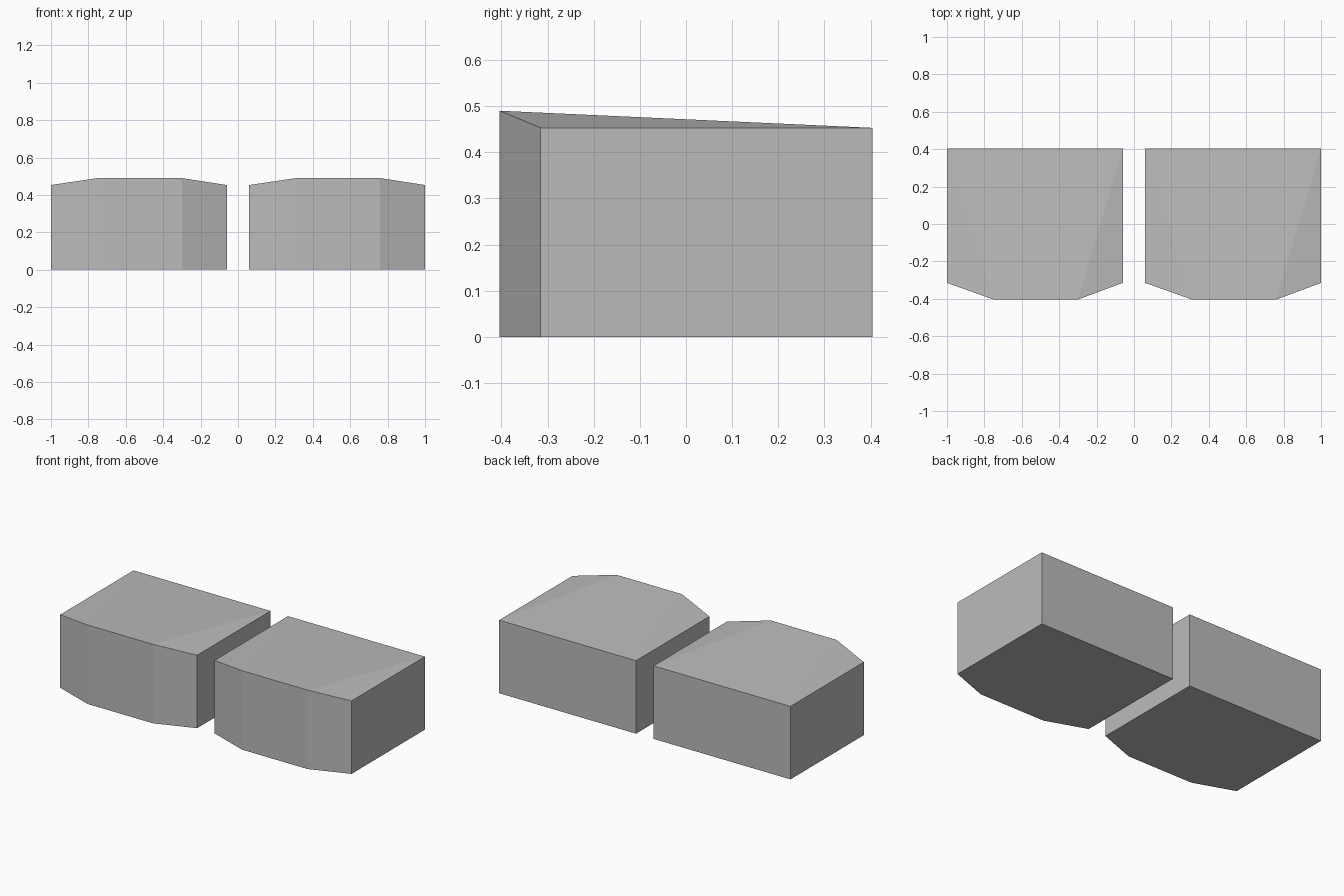
import bpy
import bmesh

cube = bpy.data.objects.get("Cube")
if cube:
    bpy.data.objects.remove(cube, do_unlink=True)

# Plain grey material
GREY = (0.5, 0.5, 0.5, 1.0)
grey = bpy.data.materials.new("plain grey")
grey.use_nodes = True
grey.diffuse_color = GREY
grey.node_tree.nodes["Principled BSDF"].inputs["Base Color"].default_value = GREY

# Block outline from its left edge: back corners, then the faceted front
SIDE_Z, CROWN_Z = 0.453, 0.49
BACK, SHOULDER, FRONT = 0.404, -0.315, -0.404
OUTLINE = [
    (0.0, BACK, SIDE_Z),
    (0.0, SHOULDER, SIDE_Z),
    (0.25, FRONT, CROWN_Z),
    (0.70, FRONT, CROWN_Z),
    (0.94, SHOULDER, SIDE_Z),
    (0.94, BACK, SIDE_Z),
]


def make_block(name, start_x):
    bm = bmesh.new()
    base = [bm.verts.new((x, y, 0)) for x, y, z in OUTLINE]
    top = [bm.verts.new(p) for p in OUTLINE]
    count = len(OUTLINE)
    # Walls and underside
    for i in range(count):
        j = (i + 1) % count
        bm.faces.new((base[i], base[j], top[j], top[i]))
    bm.faces.new(base)
    # Sloped top with a folded triangle on each side
    bl, sl, fl, fr, sr, br = top
    for face in ((bl, sl, fl), (bl, fl, fr, br), (br, fr, sr)):
        bm.faces.new(face)
    bmesh.ops.recalc_face_normals(bm, faces=bm.faces)
    mesh = bpy.data.meshes.new(name)
    bm.to_mesh(mesh)
    bm.free()
    mesh.materials.append(grey)
    block = bpy.data.objects.new(name, mesh)
    block.location.x = start_x
    bpy.context.collection.objects.link(block)


make_block("right_block", -1.0)
make_block("left_block", 0.06)
